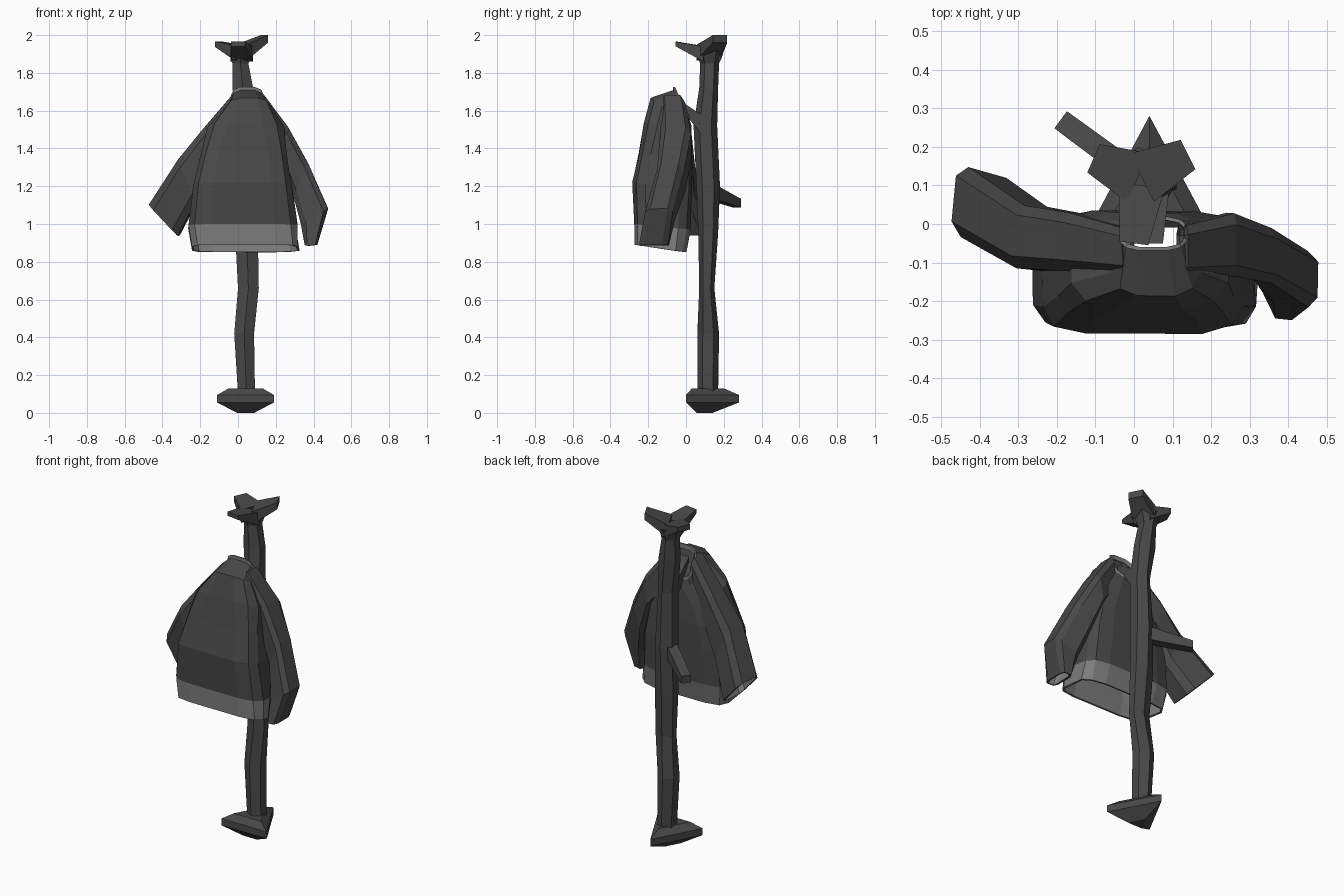
import bpy, bmesh, math, random
from mathutils import Vector as V

if "Cube" in bpy.data.objects:
    bpy.data.objects.remove(bpy.data.objects["Cube"])

random.seed(4)


def material(name, g):
    m = bpy.data.materials.new(name)
    m.diffuse_color = (g, g, g, 1)
    m.use_nodes = True
    m.node_tree.nodes["Principled BSDF"].inputs["Base Color"].default_value = m.diffuse_color
    return m


DARK = material("dark_grey", 0.065)
LIGHT = material("light_grey", 0.2)


def loft(name, rings, caps=True, light=(), shell=0):
    """Skin a list of equal-length rings; 'light' lists the light-grey bands."""
    bm = bmesh.new()
    vs = [[bm.verts.new(p) for p in r] for r in rings]
    n = len(rings[0])
    for i in range(len(rings) - 1):
        for j in range(n):
            k = (j + 1) % n
            f = bm.faces.new((vs[i][j], vs[i][k], vs[i + 1][k], vs[i + 1][j]))
            f.material_index = int(i in light)
    if caps:
        bm.faces.new(vs[0])
        bm.faces.new(vs[-1])
    bmesh.ops.recalc_face_normals(bm, faces=bm.faces)
    me = bpy.data.meshes.new(name)
    bm.to_mesh(me)
    bm.free()
    me.materials.append(DARK)
    me.materials.append(LIGHT)
    ob = bpy.data.objects.new(name, me)
    bpy.context.collection.objects.link(ob)
    if shell:
        s = ob.modifiers.new("cloth", "SOLIDIFY")
        s.thickness, s.offset = shell, -1
        s.material_offset = 1
    return ob


def section(c, u, v, n, power=0.65, jitter=0.0):
    """Boxy oval around c spanned by half axes u and v."""
    c, u, v = V(c), V(u), V(v)
    pts = []
    for i in range(n):
        a = 2 * math.pi * (i + 0.5) / n
        x, y = math.cos(a), math.sin(a)
        x = math.copysign(abs(x) ** power, x)
        y = math.copysign(abs(y) ** power, y)
        pts.append(c + (u * x + v * y) * (1 + random.uniform(-jitter, jitter)))
    return pts


def post_ring(x0, x1, y0, y1, z):
    return section(((x0 + x1) / 2, (y0 + y1) / 2, z), ((x1 - x0) * 0.577, 0, 0),
                   (0, (y1 - y0) / 2, 0), 6, 1)


def prong(name, a, b, w0, h0, w1, h1):
    """Tapered bar from a to b with upright end faces."""
    a, b = V(a), V(b)
    side = (b - a).cross(V((0, 0, 1))).normalized()
    ring = lambda p, w, h: [p + side * (w / 2 * s) + V((0, 0, h / 2 * t))
                            for s, t in ((-1, -1), (1, -1), (1, 1), (-1, 1))]
    return loft(name, [ring(a, w0, h0), ring(b, w1, h1)])


# Triangular foot
tri = [V((-0.11, 0, 0)), V((0.19, 0, 0)), V((0.04, 0.28, 0))]
mid = V((0.04, 0.08, 0))
loft("stand_foot", [[mid + (p - mid) * s + V((0, 0, z)) for p in tri]
                    for z, s in ((0, 0.3), (0.055, 1), (0.095, 1), (0.13, 0.6))])

# Crooked post
loft("stand_post", [post_ring(*r) for r in (
    (0.0, 0.09, 0.06, 0.17, 0.1), (-0.02, 0.085, 0.06, 0.175, 0.42),
    (0.0, 0.11, 0.07, 0.15, 0.66), (-0.015, 0.105, 0.065, 0.17, 0.95),
    (-0.01, 0.10, 0.055, 0.18, 1.2), (0.0, 0.09, 0.04, 0.165, 1.52),
    (-0.03, 0.08, 0.07, 0.17, 1.72), (-0.03, 0.055, 0.075, 0.175, 1.85),
    (-0.055, 0.08, 0.05, 0.2, 1.92))])

# Top prongs, lower peg and the hook that carries the jacket
prong("top_prong_front", (0.02, 0.1, 1.9), (0.0, -0.05, 1.953), 0.12, 0.08, 0.075, 0.025)
prong("top_prong_left", (0.01, 0.12, 1.905), (-0.105, 0.17, 1.952), 0.14, 0.08, 0.08, 0.03)
prong("top_prong_right", (0.02, 0.12, 1.91), (0.14, 0.18, 1.98), 0.14, 0.08, 0.085, 0.04)
prong("side_peg", (0.0, 0.13, 1.17), (-0.19, 0.27, 1.11), 0.06, 0.08, 0.055, 0.045)
prong("jacket_hook", (0.045, 0.08, 1.53), (0.045, -0.05, 1.65), 0.09, 0.1, 0.06, 0.03)


# Jacket body: x range, y range, front and back heights
def body_ring(x0, x1, y0, y1, zf, zb, jitter=0.02, power=0.42):
    return section(((x0 + x1) / 2, (y0 + y1) / 2, (zf + zb) / 2),
                   ((x1 - x0) / 2, 0, 0), (0, (y1 - y0) / 2, (zb - zf) / 2),
                   12, power, jitter)


neck = (-0.04, 0.14, -0.07, 0.02, 1.71, 1.55)
loft("jacket_body", [body_ring(*r) for r in (
    (-0.25, 0.325, -0.275, 0.005, 0.89, 0.85), (-0.27, 0.315, -0.275, 0.025, 1.0, 0.97),
    (-0.24, 0.29, -0.285, 0.035, 1.22, 1.18), (-0.205, 0.265, -0.25, 0.035, 1.38, 1.32))]
    + [body_ring(-0.165, 0.245, -0.225, 0.035, 1.54, 1.44, 0.02, 0.6),
       body_ring(-0.06, 0.175, -0.19, 0.03, 1.67, 1.52, 0.02, 0.65),
       body_ring(*neck, 0, 0.65)], caps=False, light=(0,), shell=0.012)

# Collar rim
loft("jacket_collar", [
    [p + V((0, 0, z)) for p in body_ring(*neck, 0, 0.65)] for z in (-0.01, 0.018)],
    caps=False, light=(0,), shell=0.01)


# Sleeves: outer point, inner point and depth axis for each ring
def sleeve(name, rows):
    rings = []
    for outer, inner, v in rows:
        a, b = V(outer), V(inner)
        rings.append(section((a + b) / 2, (a - b) * 0.53, v, 8, 0.5, 0.02))
    loft(name, rings, caps=False, shell=0.012)


sleeve("jacket_sleeve_left", (
    ((-0.03, -0.07, 1.68), (0.0, -0.07, 1.48), (0, 0.06, 0)),
    ((-0.18, -0.045, 1.51), (-0.13, -0.05, 1.30), (0, 0.08, 0)),
    ((-0.31, -0.03, 1.34), (-0.22, -0.04, 1.12), (0.01, 0.085, 0)),
    ((-0.465, 0.065, 1.1), (-0.315, 0.02, 0.94), (0.01, 0.095, 0))))
sleeve("jacket_sleeve_right", (
    ((0.14, -0.07, 1.68), (0.11, -0.07, 1.46), (0, 0.07, 0)),
    ((0.265, -0.055, 1.51), (0.235, -0.05, 1.32), (0, 0.085, 0)),
    ((0.37, -0.085, 1.32), (0.295, -0.07, 1.15), (0, 0.075, 0)),
    ((0.475, -0.145, 1.08), (0.335, -0.13, 1.0), (0, 0.075, 0)),
    ((0.42, -0.175, 0.89), (0.355, -0.165, 0.885), (0, 0.08, 0))))
